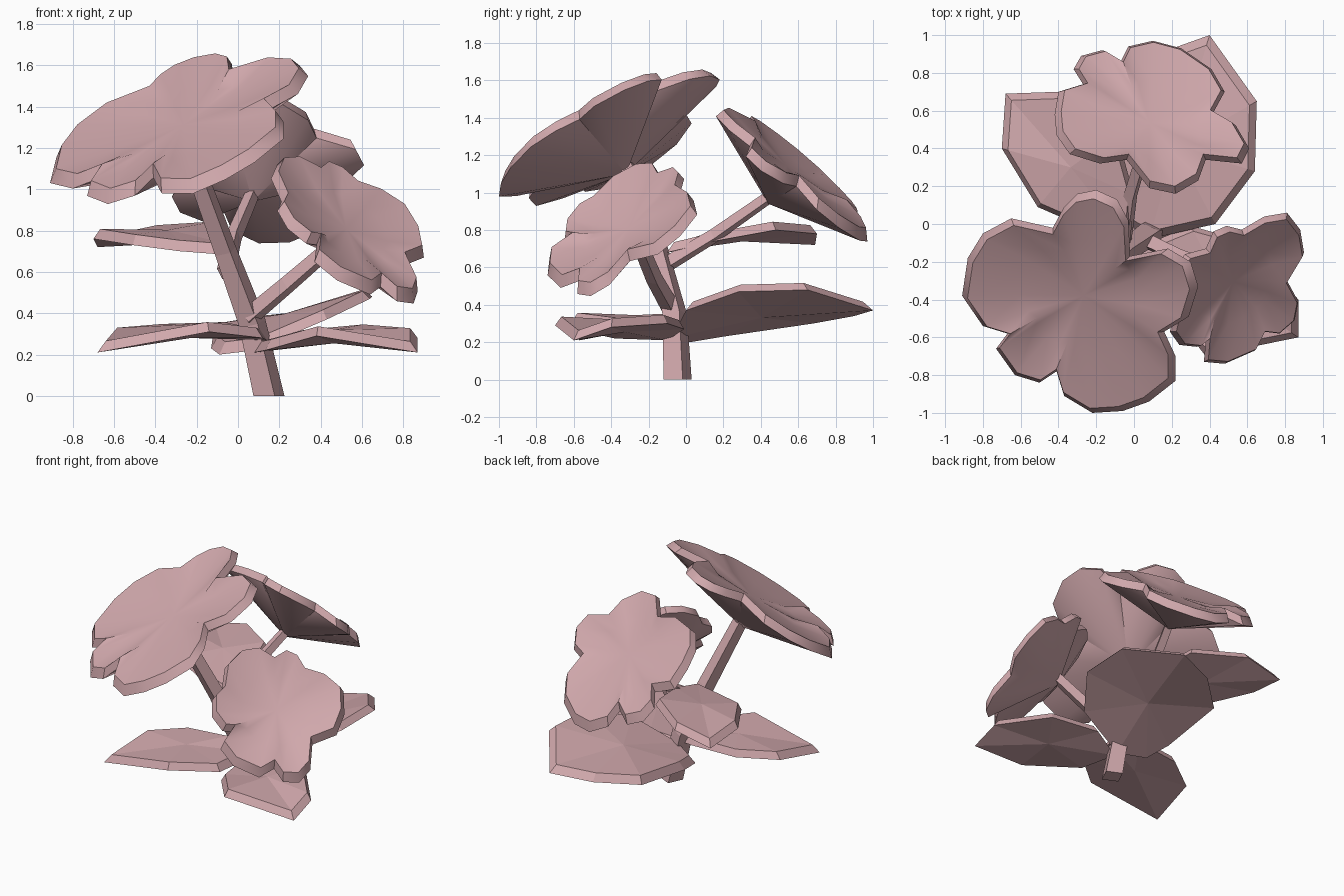
import bpy, bmesh, math
from mathutils import Vector

mat = bpy.data.materials.new("dusty_pink")
mat.diffuse_color = (0.63, 0.39, 0.41, 1)


def finish(bm, name, angle):
    bmesh.ops.recalc_face_normals(bm, faces=bm.faces)
    me = bpy.data.meshes.new(name)
    bm.to_mesh(me)
    bm.free()
    ob = bpy.data.objects.new(name, me)
    bpy.context.collection.objects.link(ob)
    me.materials.append(mat)
    bpy.ops.object.select_all(action='DESELECT')
    ob.select_set(True)
    bpy.context.view_layer.objects.active = ob
    if angle:
        bpy.ops.object.shade_smooth_by_angle(angle=math.radians(angle))
    return ob


def skin(rings, start=None, end=None):
    """Bridge closed rings of points; close ends with a fan to a point or a flat cap."""
    bm = bmesh.new()
    vs = [[bm.verts.new(p) for p in r] for r in rings]
    n = len(rings[0])
    for a, b in zip(vs, vs[1:]):
        for i in range(n):
            j = (i + 1) % n
            bm.faces.new((a[i], a[j], b[j], b[i]))
    for ring, tip in ((vs[0], start), (vs[-1], end)):
        if tip is None:
            bm.faces.new(ring)
        else:
            t = bm.verts.new(tip)
            for i in range(n):
                bm.faces.new((ring[i], ring[(i + 1) % n], t))
    return bm


def flower(name, c, slope, droop, dish, apex, outline):
    """Lobed outline seen from above on a tilted plane: drooping rim, dished middle, cone below."""
    c = Vector(c)
    nrm = Vector((-slope[0], -slope[1], 1)).normalized()
    rim = [Vector((x, y, c.z + slope[0] * (x - c.x) + slope[1] * (y - c.y))) for x, y in outline]
    mean_r = sum((p - c).length for p in rim) / len(rim)

    def bend(p):
        return Vector((0, 0, -droop * ((p - c).length / mean_r) ** 2))

    low = [p + bend(p) - Vector((0, 0, 0.035)) for p in rim]
    top = [c + (p - c) * 0.94 + bend(p) + nrm * 0.025 for p in rim]
    mid = [c + (p - c) * 0.3 + (p - c).normalized() * mean_r * 0.25 for p in rim]
    mid = [p + bend(p) - nrm * dish * 0.6 for p in mid]
    return finish(skin([low, top, mid], Vector(apex), c - nrm * dish), name, 40)


def leaf(name, outline):
    """Broad leaf: sharp lower outline, bevelled rim and a gently raised middle."""
    low = [Vector(p) for p in outline]
    c = sum(low, Vector()) / len(low)
    up = Vector((0, 0, 0.05))
    top = [c + (p - c) * 0.91 + up for p in low]
    return finish(skin([low, top], c, c + up * 1.3), name, 0)


def stem(name, pts, sides=4):
    """Tapered stem through (x, y, z, radius) points."""
    ps = [Vector(p[:3]) for p in pts]
    rings = []
    for i, p in enumerate(ps):
        d = ps[min(i + 1, len(ps) - 1)] - ps[max(i - 1, 0)]
        if p.z == 0:
            d = Vector((0, 0, 1))
        d.normalize()
        u = d.cross(Vector((0, 1, 0)) if abs(d.y) < 0.7 else Vector((1, 0, 0))).normalized()
        w = d.cross(u)
        angs = [math.radians(20) + 2 * math.pi * k / sides for k in range(sides)]
        rings.append([p + (u * math.cos(a) + w * math.sin(a)) * pts[i][3] for a in angs])
    return finish(skin(rings), name, 0)


# stems
stem("main_stem", [(0.15, -0.045, 0, 0.08), (0.07, -0.06, 0.35, 0.07),
                   (-0.06, -0.15, 0.7, 0.058), (-0.22, -0.31, 1.14, 0.05)])
stem("right_branch", [(0.05, -0.08, 0.38, 0.05), (0.24, -0.17, 0.54, 0.045), (0.46, -0.25, 0.73, 0.04)])
stem("back_branch", [(-0.06, -0.13, 0.6, 0.045), (-0.02, 0.15, 0.77, 0.04), (0.07, 0.45, 0.98, 0.035)])

# flowers
flower("front_flower", (-0.29, -0.41, 1.37), (0.40, 0.53), 0.06, 0.07, (-0.22, -0.32, 1.10), [
    (-0.91, -0.38), (-0.88, -0.18), (-0.80, -0.05), (-0.65, 0.03), (-0.43, -0.02),
    (-0.37, 0.09), (-0.30, 0.16), (-0.20, 0.18), (-0.09, 0.13), (-0.03, 0.02), (-0.02, -0.17),
    (0.18, -0.13), (0.30, -0.20), (0.34, -0.33), (0.29, -0.49), (0.16, -0.57),
    (0.22, -0.70), (0.22, -0.83), (0.08, -0.94), (-0.06, -0.99), (-0.22, -1.00),
    (-0.37, -0.91), (-0.41, -0.78), (-0.50, -0.84), (-0.63, -0.80), (-0.73, -0.66),
    (-0.67, -0.58), (-0.80, -0.54)])
flower("back_flower", (0.09, 0.57, 1.18), (-0.21, -0.86), 0.05, 0.05, (0.07, 0.44, 0.94), [
    (-0.42, 0.58), (-0.40, 0.70), (-0.27, 0.74), (-0.32, 0.82), (-0.28, 0.89),
    (-0.17, 0.92), (-0.07, 0.86), (-0.03, 0.94), (0.10, 0.97), (0.25, 0.93),
    (0.41, 0.82), (0.48, 0.70), (0.42, 0.59), (0.54, 0.52), (0.61, 0.40),
    (0.57, 0.32), (0.38, 0.34), (0.34, 0.23), (0.22, 0.16), (0.08, 0.19),
    (-0.04, 0.34), (-0.18, 0.32), (-0.34, 0.37), (-0.41, 0.47)])
flower("right_flower", (0.55, -0.33, 0.845), (-0.74, 0.71), 0.01, 0.05, (0.44, -0.25, 0.69), [
    (0.90, -0.15), (0.88, -0.03), (0.81, 0.06), (0.69, 0.04), (0.57, -0.03),
    (0.49, -0.01), (0.42, -0.04), (0.38, -0.13), (0.27, -0.16), (0.19, -0.25),
    (0.16, -0.38), (0.21, -0.49), (0.19, -0.57), (0.24, -0.64), (0.33, -0.65),
    (0.38, -0.61), (0.37, -0.73), (0.48, -0.74), (0.64, -0.67), (0.69, -0.57),
    (0.77, -0.58), (0.85, -0.51), (0.87, -0.41), (0.81, -0.30)])

# leaves
leaf("back_right_leaf", [(0.08, -0.08, 0.22), (0.43, 0.00, 0.37), (0.64, 0.28, 0.47), (0.65, 0.65, 0.48),
                         (0.40, 1.00, 0.37), (0.12, 0.90, 0.34), (-0.12, 0.68, 0.30), (-0.13, 0.20, 0.23),
                         (-0.09, 0.02, 0.20)])
leaf("back_left_leaf", [(-0.02, -0.10, 0.68), (-0.28, -0.01, 0.70), (-0.51, 0.09, 0.73), (-0.70, 0.40, 0.76),
                        (-0.68, 0.69, 0.72), (-0.40, 0.70, 0.78), (-0.09, 0.48, 0.80), (0.00, 0.15, 0.74)])
leaf("front_right_leaf", [(0.08, -0.10, 0.21), (0.13, -0.38, 0.22), (0.38, -0.70, 0.29), (0.87, -0.60, 0.21),
                          (0.87, -0.40, 0.28), (0.62, -0.10, 0.30), (0.30, -0.01, 0.27)])
leaf("front_left_leaf", [(0.14, -0.08, 0.27), (0.12, -0.38, 0.28), (-0.14, -0.61, 0.31), (-0.68, -0.57, 0.21),
                         (-0.62, -0.20, 0.28), (-0.38, -0.03, 0.30), (-0.05, 0.00, 0.31)])
